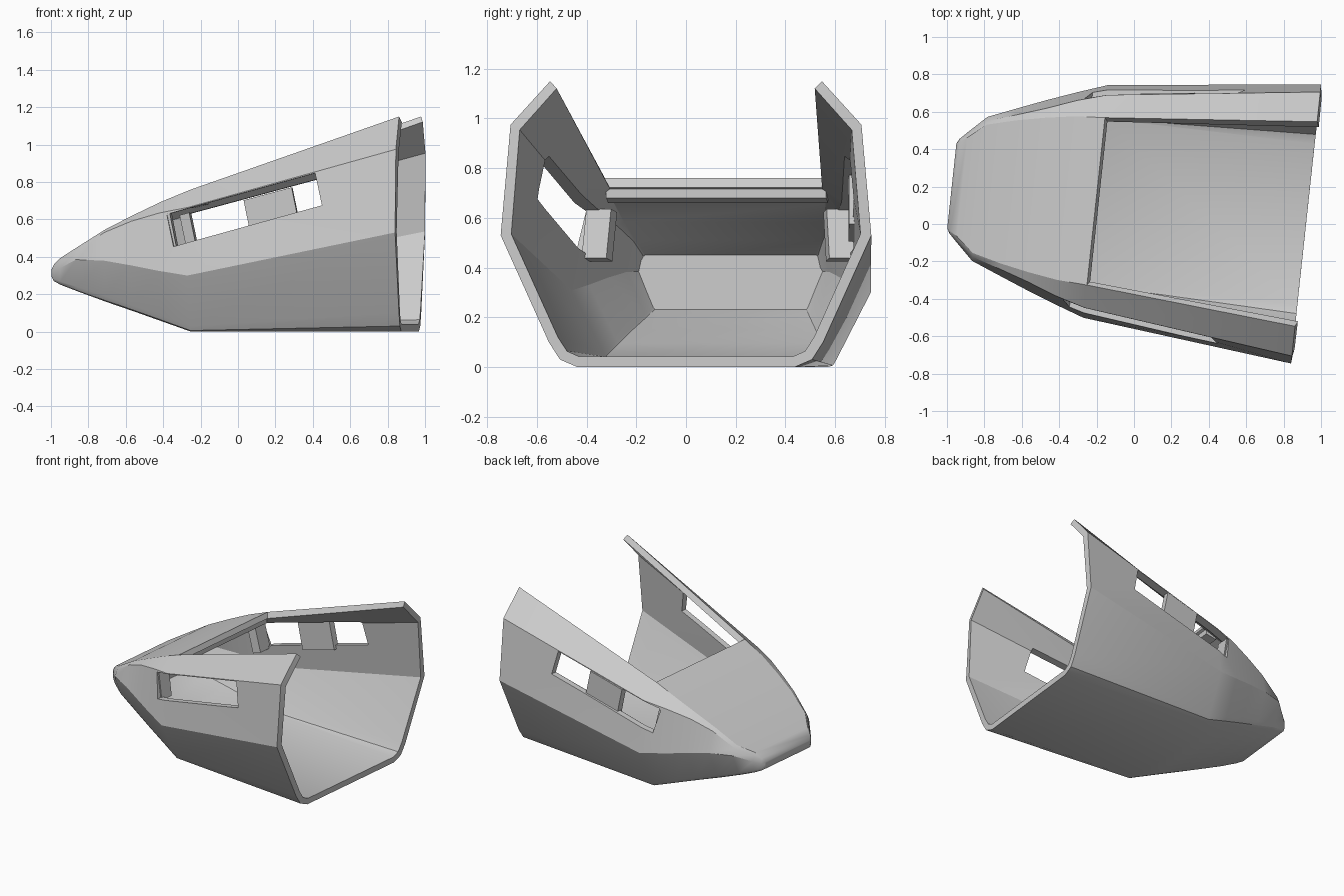
import bpy, bmesh, math
from mathutils import Vector, Matrix

cube = bpy.data.objects.get("Cube")
if cube:
    bpy.data.objects.remove(cube, do_unlink=True)

grey = bpy.data.materials.new("hull_grey")
grey.use_nodes = True
grey.diffuse_color = (0.6, 0.6, 0.6, 1)
grey.node_tree.nodes["Principled BSDF"].inputs["Base Color"].default_value = (0.6, 0.6, 0.6, 1)

# Hull axis frame: u runs back from the nose, v to the side, origin at the rear rim
FRAME = Matrix.Translation((0.92, 0, 0)) @ Matrix.Rotation(math.radians(-6.15), 4, 'Z')


def finish(bm, name, smooth=False):
    mesh = bpy.data.meshes.new(name)
    bm.transform(FRAME)
    bm.to_mesh(mesh)
    bm.free()
    obj = bpy.data.objects.new(name, mesh)
    bpy.context.collection.objects.link(obj)
    mesh.materials.append(grey)
    return obj


def prism(name, side_a, side_b):
    """Solid between two matching outlines."""
    bm = bmesh.new()
    a = [bm.verts.new(p) for p in side_a]
    b = [bm.verts.new(p) for p in side_b]
    bm.faces.new(a)
    bm.faces.new(b[::-1])
    for i in range(len(a)):
        j = (i + 1) % len(a)
        bm.faces.new((a[j], a[i], b[i], b[j]))
    bmesh.ops.recalc_face_normals(bm, faces=bm.faces)
    return finish(bm, name)


def apply_mod(obj, kind, **settings):
    mod = obj.modifiers.new(kind.lower(), kind)
    for key, value in settings.items():
        setattr(mod, key, value)
    bpy.context.view_layer.objects.active = obj
    bpy.ops.object.modifier_apply(modifier=mod.name)


# Half sections: u, then (v, z) of floor edge, bilge, bilge top, chine, fold, roof edge
STATIONS = [
    (0.0, [(.44, 0), (.51, .03), (.555, .10), (.75, .53), (.71, .975), (.55, 1.15)]),
    (-1.13, [(.45, 0), (.473, .006), (.487, .03), (.626, .30), (.572, .665), (.45, .76)]),
    (-1.29, [(.41, .055), (.434, .062), (.45, .085), (.57, .325), (.525, .635), (.44, .695)]),
    (-1.45, [(.37, .11), (.395, .117), (.41, .14), (.51, .355), (.465, .59), (.415, .62)]),
    (-1.60, [(.335, .16), (.355, .168), (.37, .19), (.45, .38), (.415, .53), (.385, .545)]),
    (-1.755, [(.295, .215), (.315, .222), (.33, .24), (.387, .385), (.365, .43), (.345, .45)]),
    (-1.85, [(.26, .25), (.272, .256), (.28, .268), (.295, .34), (.28, .38), (.265, .395)]),
    (-1.89, [(.24, .27), (.246, .274), (.25, .282), (.255, .32), (.25, .348), (.24, .358)]),
    (-1.905, [(.22, .295), (.223, .298), (.226, .302), (.228, .315), (.225, .325), (.22, .33)]),
]

# Hull shell, open at the rear and above the rear deck
bm = bmesh.new()
rings = []
for u, half in STATIONS:
    ring = [bm.verts.new((u, v, z)) for v, z in half]
    ring += [bm.verts.new((u, -v, z)) for v, z in reversed(half)]
    rings.append(ring)
n = len(rings[0])
roof_gap = n // 2 - 1
for k, (a, b) in enumerate(zip(rings, rings[1:])):
    for i in range(n):
        if k == 0 and i == roof_gap:
            continue
        j = (i + 1) % n
        bm.faces.new((a[i], a[j], b[j], b[i]))
cap = bm.faces.new(rings[-1])
bmesh.ops.recalc_face_normals(bm, faces=bm.faces)
bm.normal_update()
if cap.normal.x > 0:
    bmesh.ops.reverse_faces(bm, faces=bm.faces)
hull = finish(bm, "hull_shell")
apply_mod(hull, 'SOLIDIFY', thickness=0.042, offset=-1, use_even_offset=True)


# Upper side wall guides
def wall_v(u):
    return 0.60 + (u + 1.12) * (0.115 if u > -1.12 else 0.38)


def fold_z(u):
    return 0.665 + (u + 1.13) * 0.272


def sill_z(u):
    return 0.455 + (u + 1.21) * 0.272


def wall_block(name, side, u0, u1, inner, outer, drop=0.0, rise=0.0, rake=0.04):
    """Block set along the side wall between window sill and fold."""
    corners = [(u0, fold_z(u0) + rise), (u1, fold_z(u1) + rise),
               (u1 + rake, sill_z(u1 + rake) - drop), (u0 + rake, sill_z(u0 + rake) - drop)]
    return prism(name, [(u, side * (wall_v(u) + inner), z) for u, z in corners],
                 [(u, side * (wall_v(u) + outer), z) for u, z in corners])


# Side windows, each with a thick front jamb
for side, label in ((1, "left"), (-1, "right")):
    cutter = wall_block("window_cutter", side, -1.25, -0.44, -0.13, 0.12, rise=-0.005)
    cutter.hide_render = True
    apply_mod(hull, 'BOOLEAN', object=cutter, operation='DIFFERENCE', solver='EXACT')
    bpy.data.objects.remove(cutter, do_unlink=True)
    wall_block(label + "_window_jamb", side, -1.285, -1.235, -0.12, -0.02, drop=0.02)

# Panel dividing the left window
wall_block("left_window_panel", 1, -0.955, -0.70, -0.065, -0.02, drop=0.03, rise=-0.01)

# Bulkhead closing the inside of the nose
outline = [(-.30, .215), (.30, .215), (.39, .39), (.345, .465), (-.345, .465), (-.39, .39)]
prism("nose_bulkhead", [(-1.70, v, z) for v, z in outline], [(-1.675, v, z) for v, z in outline])

# Beam under the rear edge of the roof
beam = [(-1.132, .68), (-1.132, .75), (-1.21, .715), (-1.21, .66)]
prism("roof_beam", [(u, -.445, z) for u, z in beam], [(u, .445, z) for u, z in beam])

# Smooth shading that keeps the chines sharp
bpy.ops.object.select_all(action='DESELECT')
hull.select_set(True)
bpy.context.view_layer.objects.active = hull
bpy.ops.object.shade_smooth_by_angle(angle=math.radians(25))
